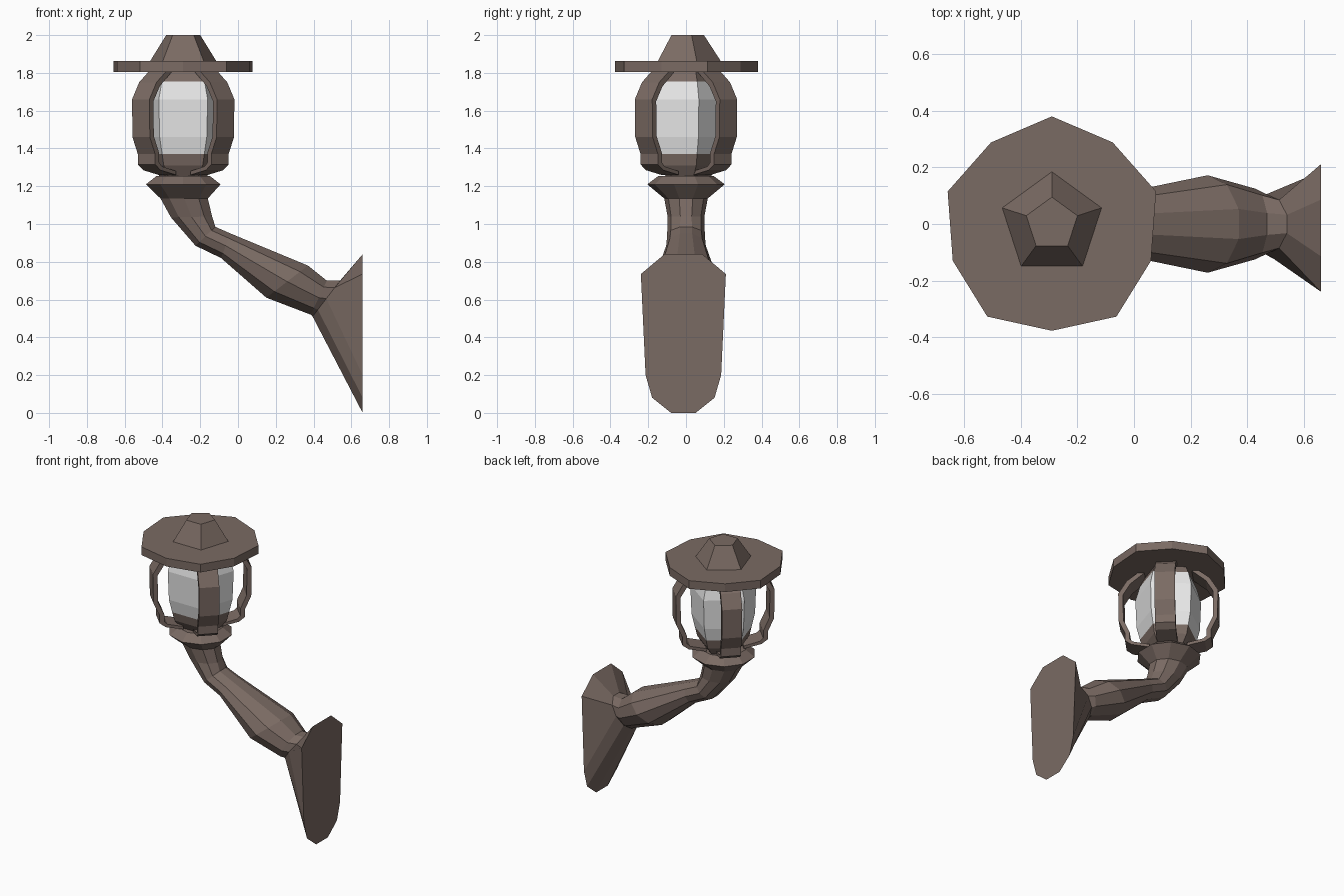
import bpy, bmesh, math
from mathutils import Vector

AXIS = -0.29  # x of the lantern's vertical axis

cube = bpy.data.objects.get("Cube")
if cube:
    bpy.data.objects.remove(cube)


def material(name, rgb):
    m = bpy.data.materials.new(name)
    m.use_nodes = True
    m.diffuse_color = (*rgb, 1)
    bsdf = next(n for n in m.node_tree.nodes if n.type == 'BSDF_PRINCIPLED')
    bsdf.inputs["Base Color"].default_value = (*rgb, 1)
    bsdf.inputs["Roughness"].default_value = 0.8
    return m


bronze = material("brown_metal", (0.195, 0.145, 0.125))
glass = material("pale_glass", (0.8, 0.8, 0.8))


def loft(name, rings, start=True, end=True, mats=(bronze,), rule=None):
    """Skin a list of equal-length closed rings, with optional end caps."""
    bm = bmesh.new()
    vs = [[bm.verts.new(p) for p in ring] for ring in rings]
    n = len(vs[0])
    for a, b in zip(vs, vs[1:]):
        for i in range(n):
            j = (i + 1) % n
            bm.faces.new((a[i], a[j], b[j], b[i]))
    if start:
        bm.faces.new(vs[0][::-1])
    if end:
        bm.faces.new(vs[-1])
    bmesh.ops.recalc_face_normals(bm, faces=bm.faces)
    if rule:
        for f in bm.faces:
            f.material_index = rule(f.calc_center_median())
    mesh = bpy.data.meshes.new(name)
    bm.to_mesh(mesh)
    bm.free()
    for m in mats:
        mesh.materials.append(m)
    obj = bpy.data.objects.new(name, mesh)
    bpy.context.collection.objects.link(obj)
    return obj


def tube_ring(top, bottom, half_width):
    """Ten-sided ring spanning two (x, z) points of the side outline."""
    t, b = Vector((top[0], 0, top[1])), Vector((bottom[0], 0, bottom[1]))
    mid, up = (t + b) / 2, (t - b) / 2 / math.cos(math.pi / 10)
    side = Vector((0, half_width, 0))
    angles = [math.radians(18 + 36 * i) for i in range(10)]
    return [mid + up * math.cos(a) + side * math.sin(a) for a in angles]


def pentagon(r, z):
    """Five-sided ring with one corner to the back."""
    angles = [math.radians(90 + 72 * i) for i in range(5)]
    return [(AXIS + r * math.cos(a), r * math.sin(a), z) for a in angles]


# Collar under the lantern
collar = [
    tube_ring((-0.15, 1.255), (-0.43, 1.255), 0.145),
    tube_ring((-0.0925, 1.21), (-0.4875, 1.21), 0.205),
    tube_ring((-0.16, 1.135), (-0.41, 1.135), 0.115),
]
loft("collar", collar, end=False)

# Curved arm, from the collar to the wall plate
arm = [
    collar[-1],
    tube_ring((-0.137, 1.04), (-0.355, 1.035), 0.097),
    tube_ring((-0.12, 0.985), (-0.225, 0.885), 0.1),
    tube_ring((-0.04, 0.95), (-0.09, 0.82), 0.105),
    tube_ring((0.37, 0.78), (0.15, 0.61), 0.172),
    tube_ring((0.47, 0.70), (0.385, 0.52), 0.125),
    tube_ring((0.54, 0.70), (0.395, 0.51), 0.105),
]
loft("arm", arm, start=False, end=False)

# Flared wall plate
half = [(0.1, 0.84), (0.225, 0.735), (0.2, 0.2), (0.165, 0.08), (0.065, 0)]
outline = half + [(-y, z) for y, z in reversed(half)]
plate = [(0.66, y - 0.014, z) for y, z in outline]
loft("wall_plate", [arm[-1], plate], start=False)

# Lantern body: metal base and rim with the glass between them
GLASS_BOTTOM, GLASS_TOP = 1.37, 1.755
body = [(0.13, 1.25), (0.175, 1.31), (0.19, GLASS_BOTTOM), (0.212, 1.46),
        (0.22, 1.66), (0.192, GLASS_TOP), (0.165, 1.81)]
loft("lantern_body", [pentagon(r, z) for r, z in body], mats=(bronze, glass),
     rule=lambda c: int(GLASS_BOTTOM < c.z < GLASS_TOP))

# Four bowed straps on the diagonals
outer = [(0.12, 1.26), (0.235, 1.285), (0.275, 1.315), (0.275, 1.37),
         (0.315, 1.46), (0.318, 1.66), (0.265, 1.75), (0.195, 1.806)]
inner = [(0.12, 1.28), (0.225, 1.305), (0.245, 1.325), (0.245, 1.375),
         (0.285, 1.465), (0.288, 1.65), (0.24, 1.73), (0.15, 1.806)]
for k, label in enumerate(("back_left", "back_right", "front_right", "front_left")):
    a = math.radians(45 + 90 * k)
    out, side = Vector((math.cos(a), math.sin(a), 0)), Vector((-math.sin(a), math.cos(a), 0))
    rings = []
    for (ro, zo), (ri, zi) in zip(outer, inner):
        corners = ((ro, zo, -1), (ro, zo, 1), (ri, zi, 1), (ri, zi, -1))
        rings.append([Vector((AXIS, 0, z)) + out * r + side * s * 0.065
                      for r, z, s in corners])
    loft("strap_" + label, rings)

# Wide brim, mirrored across the lantern axis
right = [(0, 0.38), (0.215, 0.288), (0.368, 0.115), (0.35, -0.13), (0.228, -0.327), (0, -0.377)]
brim = right + [(-x, y) for x, y in reversed(right[1:-1])]
loft("brim", [[(AXIS + x, y, z) for x, y in brim] for z in (1.805, 1.862)])

# Tapered cap
loft("cap", [pentagon(0.187, 1.858), pentagon(0.095, 2.0)])
